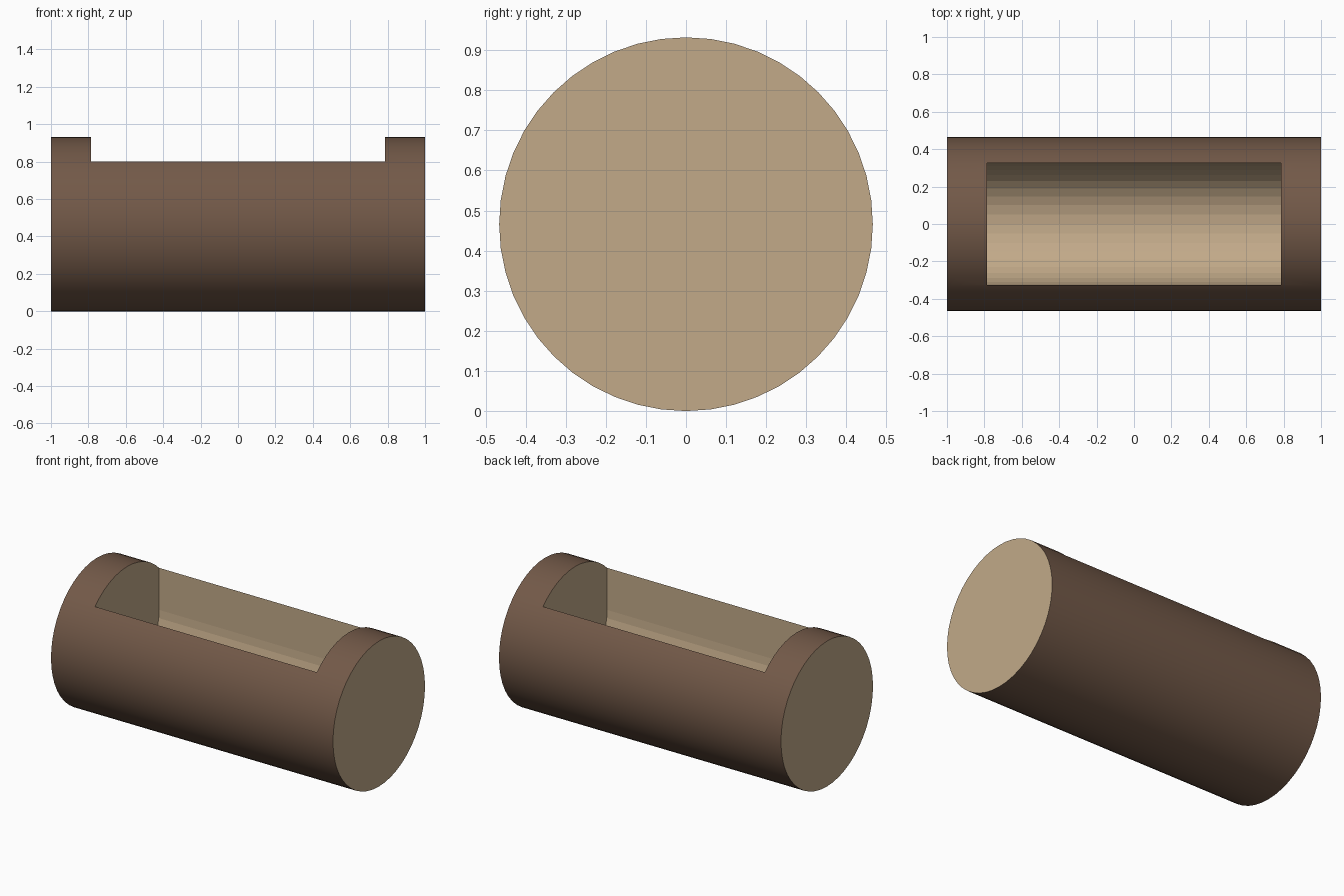
import bpy, bmesh, math
from mathutils import Vector

if "Cube" in bpy.data.objects:
    bpy.data.objects.remove(bpy.data.objects["Cube"])

R, HALF = 0.466, 1.0            # log radius and half length
CAV_R, CAV_X, CAV_Z = 0.325, 0.787, 0.53   # hollow: radius, half length, axis height


def prism(name, profile, half):
    """Extrude a closed (y, z) profile along x from -half to +half."""
    bm = bmesh.new()
    face = bm.faces.new([bm.verts.new((-half, y, z)) for y, z in profile])
    out = bmesh.ops.extrude_face_region(bm, geom=[face])
    moved = [g for g in out["geom"] if isinstance(g, bmesh.types.BMVert)]
    bmesh.ops.translate(bm, verts=moved, vec=(2 * half, 0, 0))
    bmesh.ops.recalc_face_normals(bm, faces=bm.faces)
    mesh = bpy.data.meshes.new(name)
    bm.to_mesh(mesh)
    bm.free()
    obj = bpy.data.objects.new(name, mesh)
    bpy.context.collection.objects.link(obj)
    return obj


def material(name, color):
    mat = bpy.data.materials.new(name)
    mat.diffuse_color = color
    mat.use_nodes = True
    mat.node_tree.nodes["Principled BSDF"].inputs["Base Color"].default_value = mat.diffuse_color
    return mat


# Solid log, 48 sides
circle = [(R * math.sin(math.tau * i / 48), R + R * math.cos(math.tau * i / 48))
          for i in range(48)]
log = prism("hollow_log", circle, HALF)

# Trough cutter: half-round floor with straight walls up through the top
trough = [(-CAV_R * math.cos(math.pi * i / 20), CAV_Z - CAV_R * math.sin(math.pi * i / 20))
          for i in range(21)]
cutter = prism("trough_cutter", trough + [(CAV_R, 1.2), (-CAV_R, 1.2)], CAV_X)
cutter.hide_render = True

# Carve the trough and keep the result as the log mesh
cut = log.modifiers.new("trough", "BOOLEAN")
cut.operation = "DIFFERENCE"
cut.solver = "EXACT"
cut.object = cutter
bpy.context.view_layer.update()
carved = bpy.data.meshes.new_from_object(
    log.evaluated_get(bpy.context.evaluated_depsgraph_get()))
log.modifiers.clear()
log.data = carved
bpy.data.objects.remove(cutter)

# Bark on the outside (smooth), bare wood on the ends and in the trough (flat)
carved.materials.clear()
carved.materials.append(material("bark", (0.17, 0.10, 0.065, 1)))
carved.materials.append(material("bare_wood", (0.54, 0.40, 0.25, 1)))
for p in carved.polygons:
    radial = Vector((0, p.center.y, p.center.z - R)).normalized()
    bark = abs(p.normal.x) < 0.5 and p.normal.dot(radial) > 0.9
    p.material_index = 0 if bark else 1
    p.use_smooth = bark
